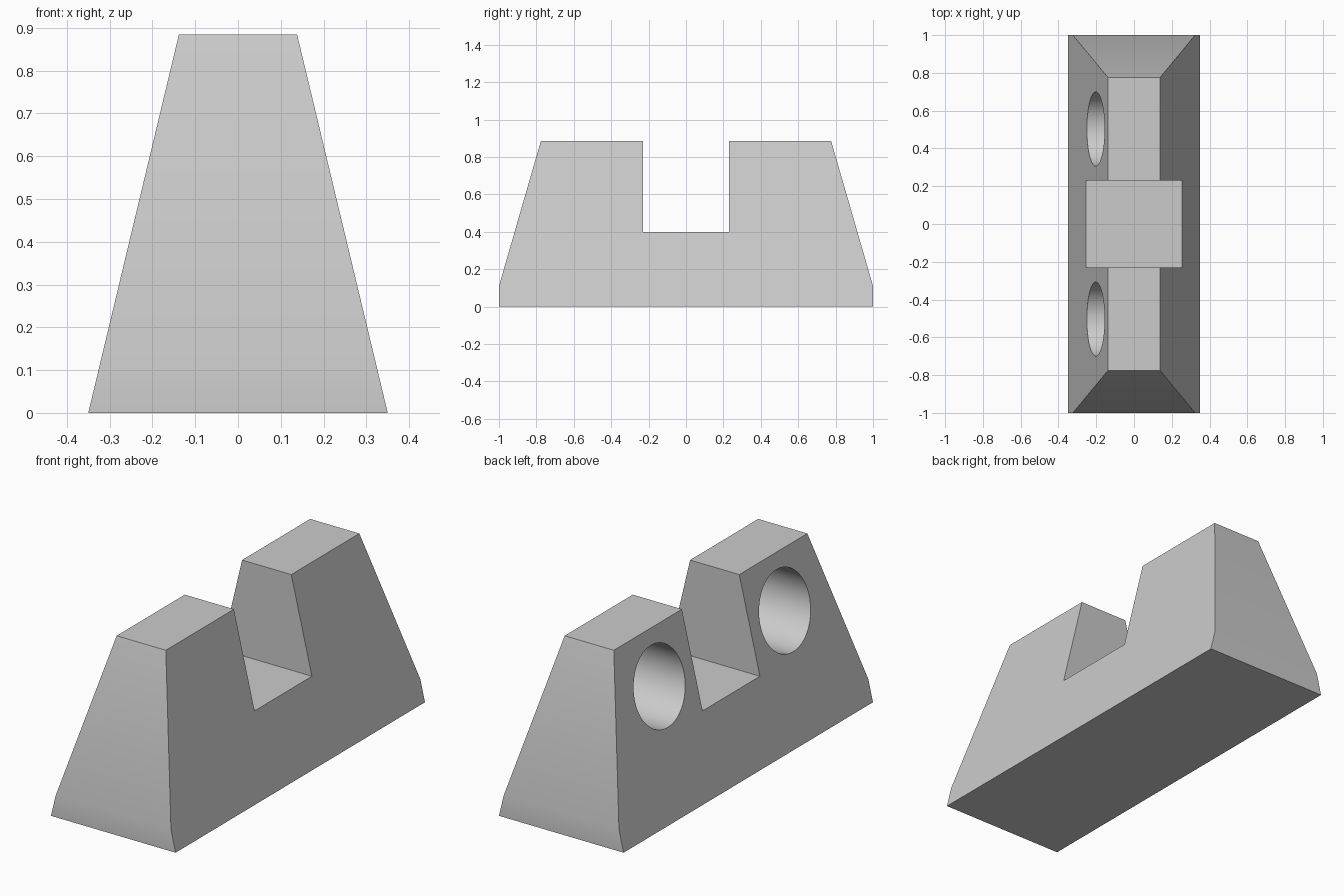
import bpy, bmesh, math

default = bpy.data.objects.get("Cube")
if default:
    bpy.data.objects.remove(default, do_unlink=True)

HEIGHT, BASE, TOP = 0.885, 0.35, 0.138

grey = bpy.data.materials.new("plain_grey")
grey.use_nodes = True
colour = (0.6, 0.6, 0.6, 1)
grey.diffuse_color = colour
grey.node_tree.nodes["Principled BSDF"].inputs["Base Color"].default_value = colour


def half_width(z):
    return BASE + (TOP - BASE) * z / HEIGHT


# Notched block: side profile, tapered towards the top
half = [(1, 0), (1, 0.11), (0.776, HEIGHT), (0.23, HEIGHT), (0.23, 0.4)]
profile = half + [(-y, z) for y, z in reversed(half)]
bm = bmesh.new()
sides = [[bm.verts.new((s * half_width(z), y, z)) for y, z in profile] for s in (-1, 1)]
for ring in sides:
    bm.faces.new(ring)
for i in range(len(profile)):
    j = (i + 1) % len(profile)
    bm.faces.new((sides[0][i], sides[0][j], sides[1][j], sides[1][i]))
bmesh.ops.recalc_face_normals(bm, faces=bm.faces)
mesh = bpy.data.meshes.new("notched_block")
bm.to_mesh(mesh)
bm.free()
mesh.materials.append(grey)
block = bpy.data.objects.new("notched_block", mesh)
bpy.context.collection.objects.link(block)

# Two blind round holes in the right side
for y in (-0.503, 0.503):
    bpy.ops.mesh.primitive_cylinder_add(vertices=64, radius=0.196, depth=0.6,
                                        location=(-0.2, y, 0.615),
                                        rotation=(0, math.pi / 2, 0))
    cutter = bpy.context.object
    cutter.name = "hole_cutter"
    cutter.hide_render = True
    cutter.data.materials.append(grey)
    cut = block.modifiers.new("hole", 'BOOLEAN')
    cut.operation = 'DIFFERENCE'
    cut.solver = 'EXACT'
    cut.object = cutter
    bpy.context.view_layer.objects.active = block
    bpy.ops.object.modifier_apply(modifier=cut.name)
    bpy.data.objects.remove(cutter, do_unlink=True)

bpy.ops.object.select_all(action='DESELECT')
block.select_set(True)
bpy.context.view_layer.objects.active = block
bpy.ops.object.shade_smooth_by_angle(angle=math.radians(30))
